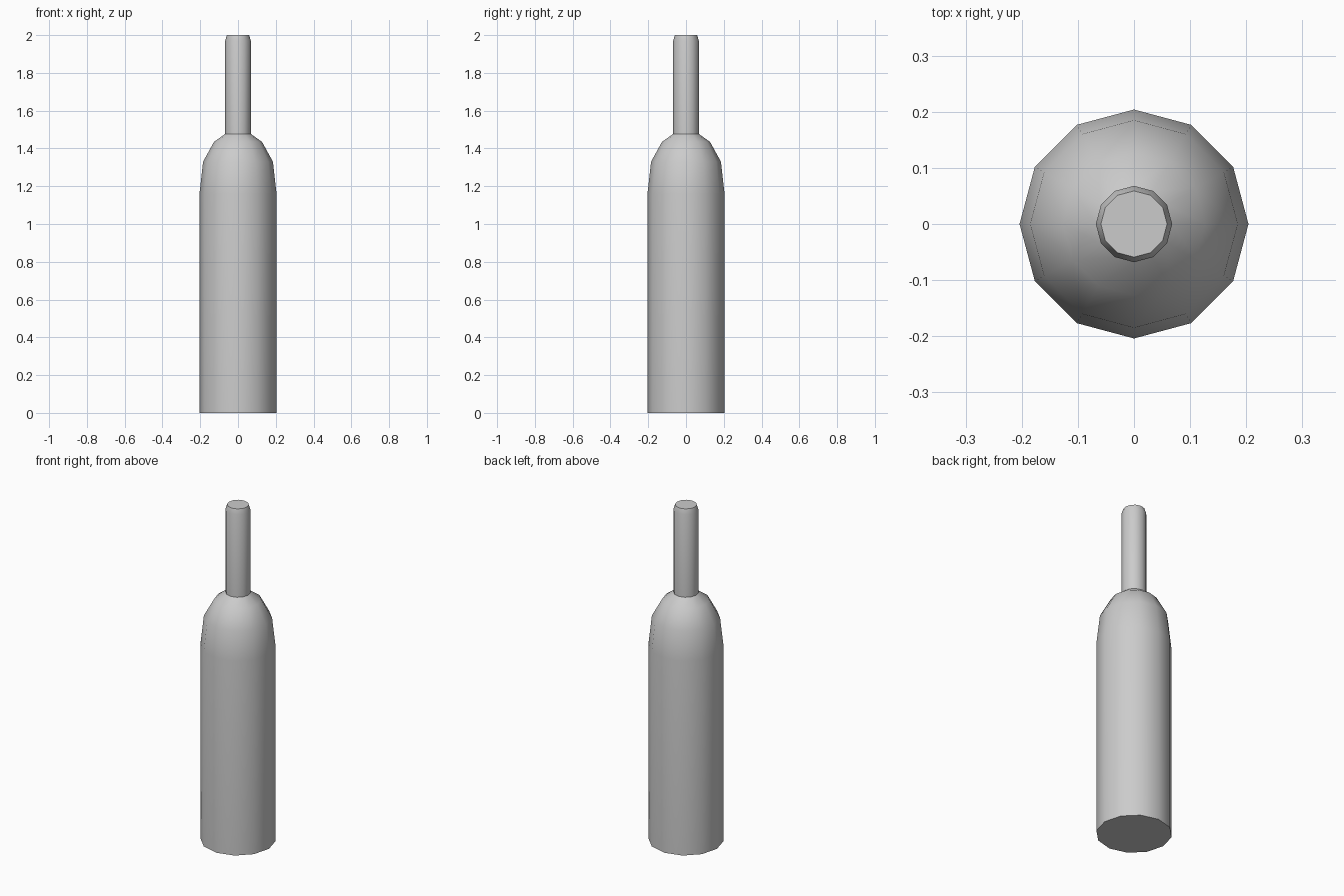
import bpy, bmesh, math

if "Cube" in bpy.data.objects:
    bpy.data.objects.remove(bpy.data.objects["Cube"])

SIDES = 12


def lathe(name, profile):
    """Revolve (radius, height) points around z and cap both ends."""
    bm = bmesh.new()
    rings = []
    for r, z in profile:
        rings.append([bm.verts.new((r * math.cos(2 * math.pi * i / SIDES),
                                    r * math.sin(2 * math.pi * i / SIDES), z))
                      for i in range(SIDES)])
    for low, high in zip(rings, rings[1:]):
        for i in range(SIDES):
            j = (i + 1) % SIDES
            bm.faces.new((low[i], low[j], high[j], high[i]))
    bm.faces.new(rings[0][::-1])
    bm.faces.new(rings[-1])
    mesh = bpy.data.meshes.new(name)
    bm.to_mesh(mesh)
    bm.free()
    obj = bpy.data.objects.new(name, mesh)
    bpy.context.collection.objects.link(obj)
    bpy.ops.object.select_all(action='DESELECT')
    obj.select_set(True)
    bpy.context.view_layer.objects.active = obj
    bpy.ops.object.shade_smooth_by_angle(angle=math.radians(40))
    return obj


# Bottle: straight body, rounded shoulder, slim neck, bevelled lip
lathe("bottle", [
    (0.204, 0.0), (0.204, 1.16),
    (0.185, 1.33), (0.127, 1.435), (0.069, 1.476),
    (0.068, 1.476 + 0.001), (0.068, 1.97), (0.059, 2.0),
])
